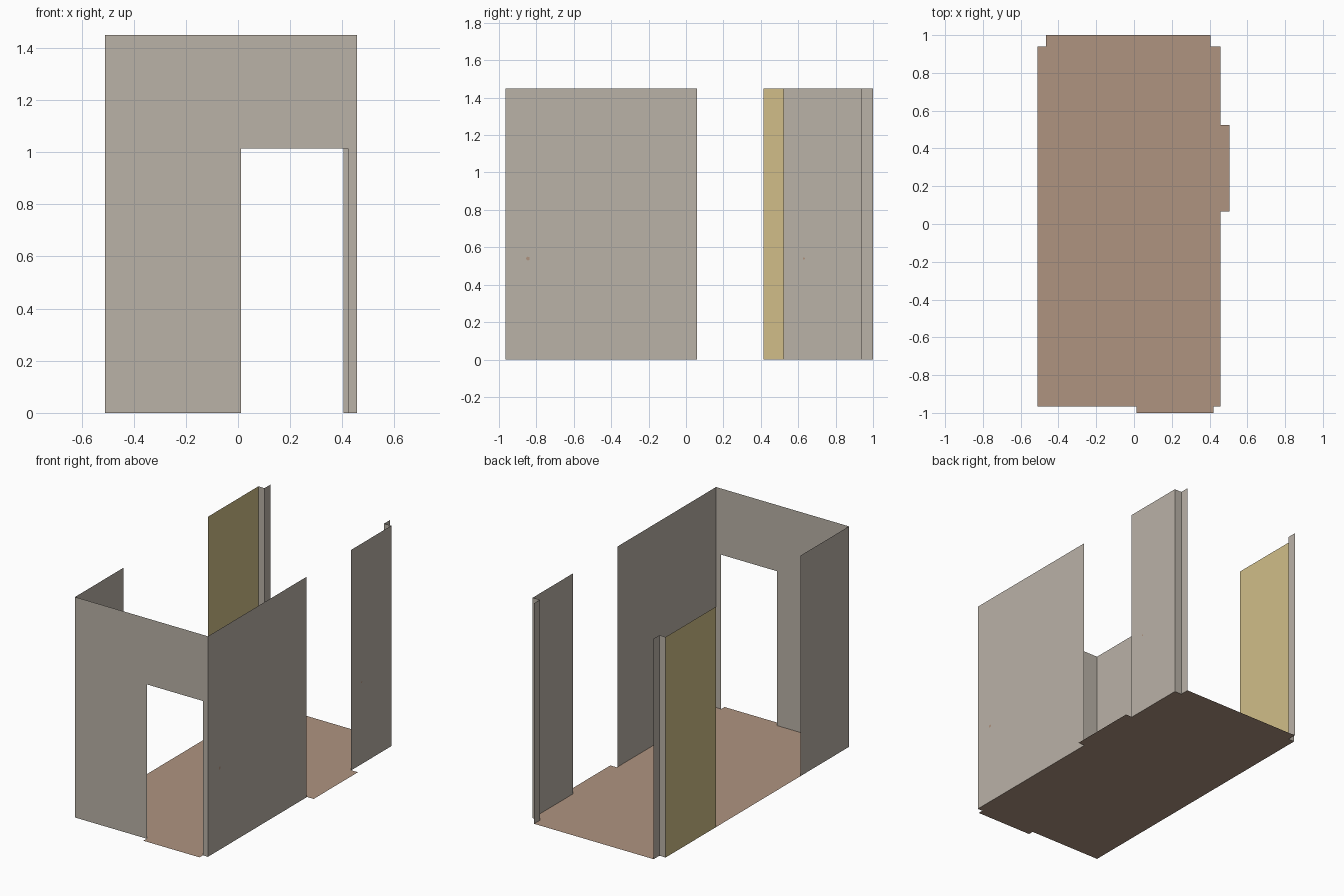
import bpy, bmesh, math

if "Cube" in bpy.data.objects:
    bpy.data.objects.remove(bpy.data.objects["Cube"])


def material(name, rgb):
    # convert display colour (0-255) to linear
    m = bpy.data.materials.new(name)
    lin = [((c / 255 + 0.055) / 1.055) ** 2.4 for c in rgb]
    m.diffuse_color = (*lin, 1)
    m.use_nodes = True
    m.node_tree.nodes["Principled BSDF"].inputs["Base Color"].default_value = m.diffuse_color
    return m


GREY = material("warm_grey_plaster", (186, 178, 167))
YELLOW = material("pale_yellow_plaster", (209, 190, 136))
BROWN = material("brown_floor", (175, 148, 128))

TOP = 1.45
LEFT, RIGHT = -0.51, 0.457
FRONT, BACK = -0.965, 0.94


def sheet(name, faces, mat):
    """Flat faces, each given as a list of corner points."""
    bm = bmesh.new()
    for pts in faces:
        bm.faces.new([bm.verts.new(p) for p in pts])
    bmesh.ops.remove_doubles(bm, verts=bm.verts, dist=1e-5)
    me = bpy.data.meshes.new(name)
    bm.to_mesh(me)
    bm.free()
    me.materials.append(mat)
    ob = bpy.data.objects.new(name, me)
    bpy.context.collection.objects.link(ob)
    return ob


def wall(name, path, mat=GREY):
    """Upright wall sheet following a plan path."""
    sheet(name, [[(*a, 0), (*b, 0), (*b, TOP), (*a, TOP)]
                 for a, b in zip(path, path[1:])], mat)


# floor with the tabs that run into the openings
outline = [(LEFT, FRONT), (0.012, FRONT), (0.012, -1), (0.42, -1), (0.42, FRONT),
           (RIGHT, FRONT), (RIGHT, 0.065), (0.505, 0.065), (0.505, 0.525),
           (RIGHT, 0.525), (RIGHT, BACK), (0.405, BACK), (0.405, 1),
           (-0.465, 1), (-0.465, BACK), (LEFT, BACK)]
sheet("floor", [[(x, y, 0) for x, y in outline]], BROWN)

# front wall with doorway
door = [(LEFT, 0), (0.012, 0), (0.012, 1.015), (0.422, 1.015), (0.422, 0),
        (RIGHT, 0), (RIGHT, TOP), (LEFT, TOP)]
sheet("front_wall", [[(x, FRONT, z) for x, z in door]], GREY)

# side walls, with the short returns around the back opening
wall("right_front_wall", [(RIGHT, FRONT), (RIGHT, 0.06)])
wall("right_back_wall", [(RIGHT, 0.52), (RIGHT, BACK), (0.405, BACK), (0.405, 1)])
wall("left_front_wall", [(LEFT, -0.46), (LEFT, FRONT)])
wall("left_back_wall", [(LEFT, BACK), (LEFT, 0.415)], YELLOW)
wall("left_back_return", [(-0.465, 1), (-0.465, BACK), (LEFT, BACK)])

# tiny brown spots on the right walls
for name, y, r in (("front_wall_spot", -0.845, 0.01), ("back_wall_spot", 0.63, 0.006)):
    sheet(name, [[(RIGHT + 0.002, y + r * math.cos(i * math.pi / 4),
                   0.54 + r * math.sin(i * math.pi / 4)) for i in range(8)]], BROWN)
